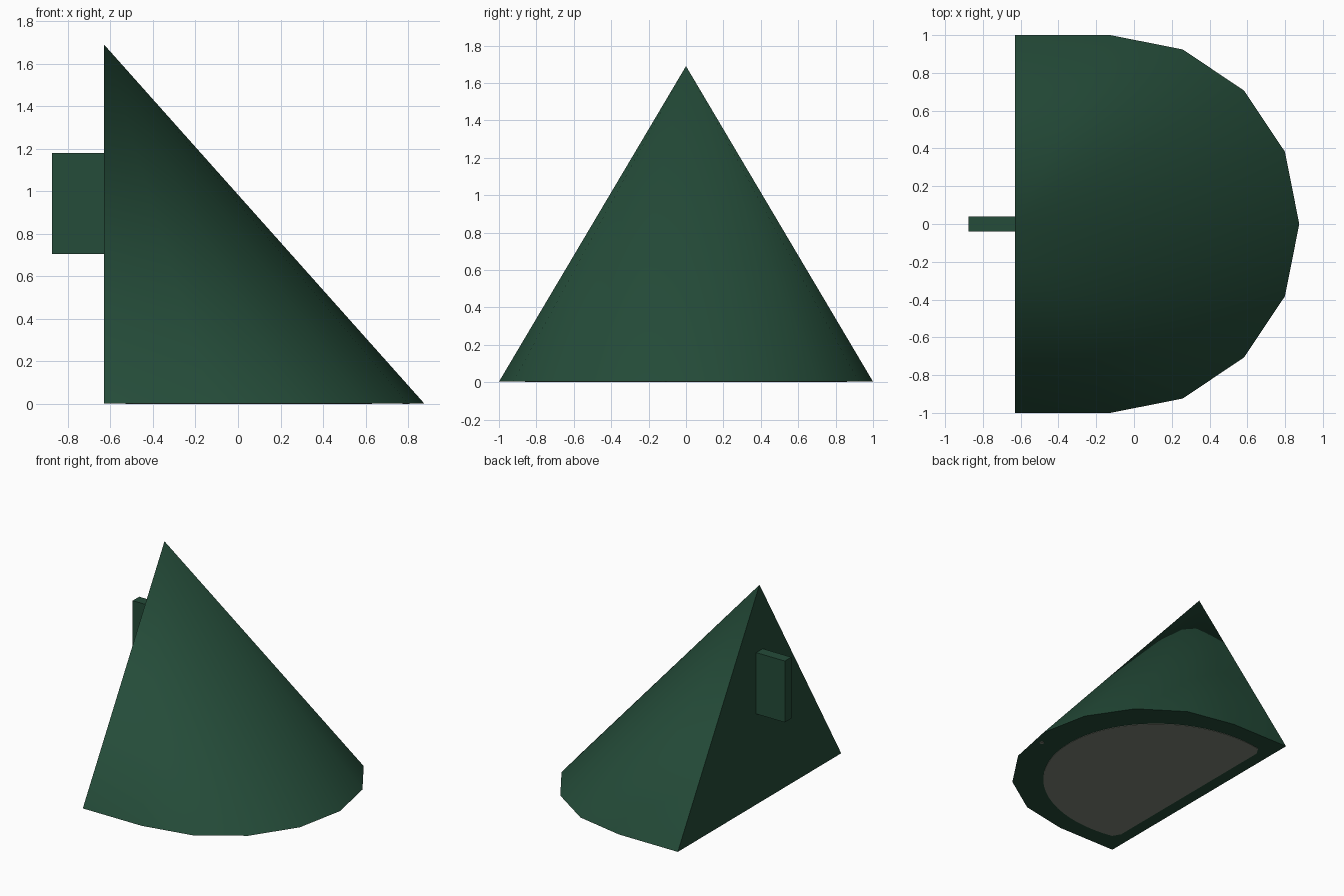
import bpy, bmesh, math

if "Cube" in bpy.data.objects:
    bpy.data.objects.remove(bpy.data.objects["Cube"])

def material(name, rgb):
    m = bpy.data.materials.new(name)
    m.diffuse_color = (*rgb, 1)
    m.use_nodes = True
    m.node_tree.nodes["Principled BSDF"].inputs["Base Color"].default_value = m.diffuse_color
    return m

GREEN = material("dark green", (0.018, 0.072, 0.041))
GREY = material("warm grey", (0.21, 0.23, 0.185))

def finish(bm, name, mat):
    bmesh.ops.recalc_face_normals(bm, faces=bm.faces)
    me = bpy.data.meshes.new(name)
    bm.to_mesh(me)
    bm.free()
    me.materials.append(mat)
    ob = bpy.data.objects.new(name, me)
    bpy.context.collection.objects.link(ob)
    return ob

def plate(name, outline, z0, z1, mat):
    bm = bmesh.new()
    f = bm.faces.new([bm.verts.new((x, y, z0)) for x, y in outline])
    top = bmesh.ops.extrude_face_region(bm, geom=[f])["geom"]
    bmesh.ops.translate(bm, vec=(0, 0, z1 - z0),
                        verts=[v for v in top if isinstance(v, bmesh.types.BMVert)])
    return finish(bm, name, mat)

# Hood: half of a 16-sided ring joined to a straight back, rising to one apex
BACK, CX = -0.63, -0.125
angles = [math.radians(-90 + 22.5 * i) for i in range(9)]
outline = [(BACK, -1)] + [(CX + math.cos(a), math.sin(a)) for a in angles] + [(BACK, 1)]
bm = bmesh.new()
ring = [bm.verts.new((x, y, 0.003)) for x, y in outline]
apex = bm.verts.new((BACK, 0, 1.69))
bm.faces.new(ring)
for a, b in zip(ring, ring[1:] + ring[:1]):
    bm.faces.new((a, b, apex))
hood = finish(bm, "hood", GREEN)
bpy.context.view_layer.objects.active = hood
hood.select_set(True)
bpy.ops.object.shade_smooth_by_angle(angle=math.radians(40))
hood.select_set(False)

# Wall bracket on the flat back
plate("wall_bracket", [(-0.875, -0.04), (-0.625, -0.04), (-0.625, 0.04), (-0.875, 0.04)],
      0.705, 1.18, GREEN)

# Rounded D-shaped light panel on the underside
arc = [math.radians(-102 + 204 * i / 40) for i in range(41)]
panel = [(-0.3 + 0.93 * math.cos(a), 0.86 * math.sin(a)) for a in arc]
panel += [(-0.53, 0.78), (-0.53, -0.78)]
plate("light_panel", panel, 0, 0.006, GREY)

# Small sensor near the front edge of the underside
dot = [(0.79 + 0.016 * math.cos(i * math.pi / 6), -0.12 + 0.016 * math.sin(i * math.pi / 6))
       for i in range(12)]
plate("sensor", dot, 0, 0.006, GREY)
